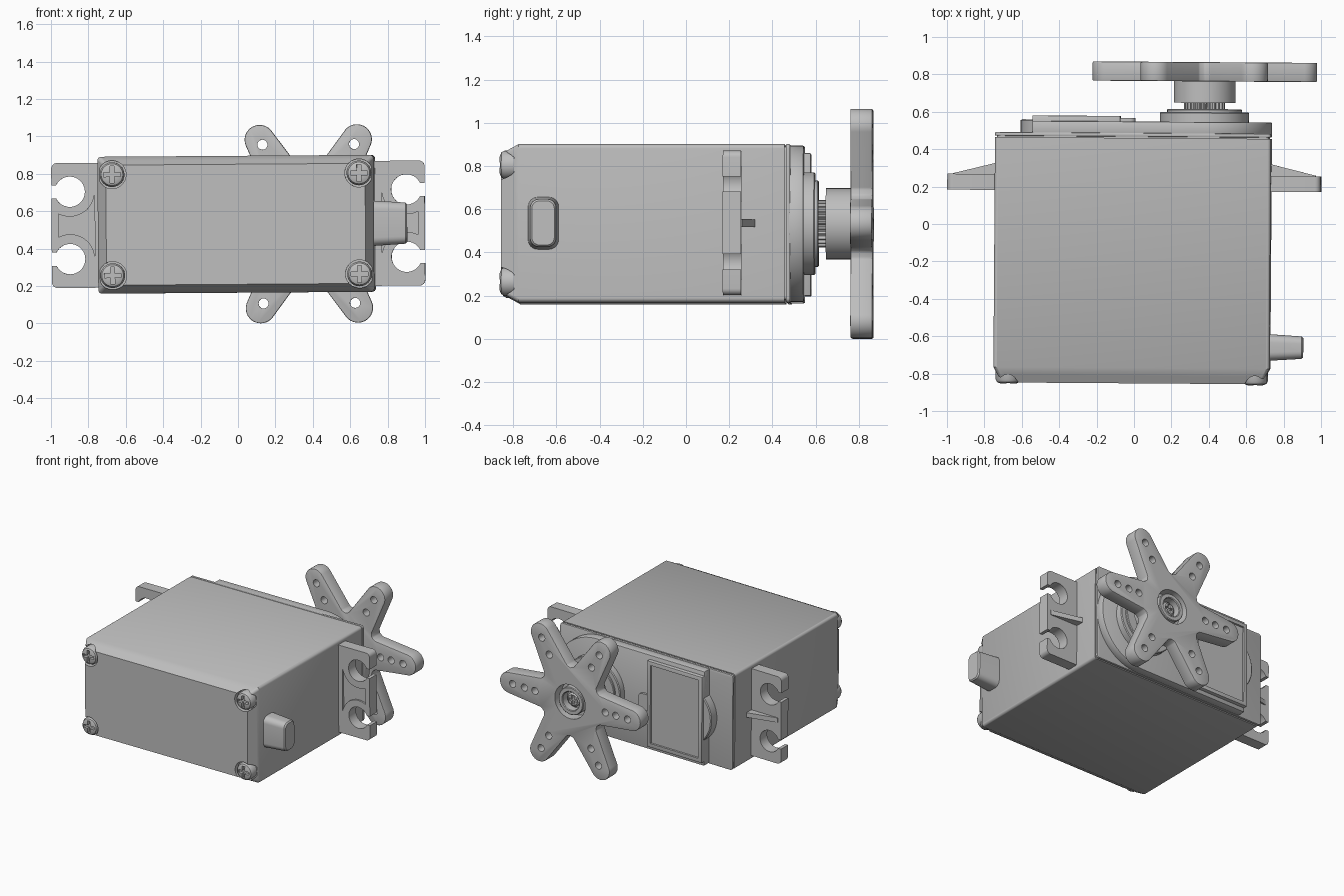
import bpy, bmesh, math
from mathutils import Matrix, Vector

if "Cube" in bpy.data.objects:
    bpy.data.objects.remove(bpy.data.objects["Cube"])

grey = bpy.data.materials.new("plain_grey")
grey.use_nodes = True
GREY = (0.52, 0.52, 0.52, 1)
grey.diffuse_color = GREY
grey.node_tree.nodes["Principled BSDF"].inputs["Base Color"].default_value = GREY

ZC = 0.53          # height of the centre line
HUB = 0.373        # x of the output shaft
parts = []
ORDER = {"X": (2, 0, 1), "Y": (0, 2, 1), "Z": (0, 1, 2)}


# ---- outlines ----
def circle(r, u=0, v=0, n=48):
    return [(u + r * math.cos(math.tau * i / n), v + r * math.sin(math.tau * i / n)) for i in range(n)]


def rect(u0, u1, v0, v1):
    return [(u0, v0), (u1, v0), (u1, v1), (u0, v1)]


def round_rect(u, v, hu, hv, r, n=6):
    pts = []
    for k, (su, sv) in enumerate([(1, 1), (-1, 1), (-1, -1), (1, -1)]):
        for i in range(n + 1):
            a = math.pi / 2 * (k + i / n)
            pts.append((u + su * (hu - r) + r * math.cos(a), v + sv * (hv - r) + r * math.sin(a)))
    return pts


# ---- solids: rings of outline points joined along an axis ----
def add_loft(bm, rings, axis):
    loops = []
    for pts, w in rings:
        loops.append([bm.verts.new([(u, v, w)[k] for k in ORDER[axis]]) for u, v in pts])
    for a, b in zip(loops, loops[1:]):
        for i in range(len(a)):
            j = (i + 1) % len(a)
            bm.faces.new((a[i], a[j], b[j], b[i]))
    bm.faces.new(loops[0])
    bm.faces.new(loops[-1])


def solid(name, lofts, axis="Y", bevel=0):
    bm = bmesh.new()
    for rings in lofts:
        add_loft(bm, rings, axis)
    bmesh.ops.recalc_face_normals(bm, faces=bm.faces)
    mesh = bpy.data.meshes.new(name)
    bm.to_mesh(mesh)
    bm.free()
    obj = bpy.data.objects.new(name, mesh)
    bpy.context.collection.objects.link(obj)
    mesh.materials.append(grey)
    parts.append(obj)
    if bevel:
        mod = obj.modifiers.new("soft_edges", "BEVEL")
        mod.width, mod.segments, mod.limit_method = bevel, 2, "ANGLE"
        apply(obj, mod)
    return obj


def prism(name, pts, a, b, axis="Y", bevel=0):
    return solid(name, [[(pts, a), (pts, b)]], axis, bevel)


def lathe(name, profile, x, z):
    return solid(name, [[(circle(r, x, z), y) for r, y in profile]])


def apply(obj, mod):
    bpy.context.view_layer.objects.active = obj
    bpy.ops.object.modifier_apply(modifier=mod.name)


def cut(obj, shapes):
    """Subtract a list of (outline, from, to) prisms, one after another."""
    for pts, a, b in shapes:
        tool = prism("cutter", pts, a, b)
        tool.hide_render = True
        parts.remove(tool)
        mod = obj.modifiers.new("cut", "BOOLEAN")
        mod.operation, mod.solver, mod.object = "DIFFERENCE", "EXACT", tool
        apply(obj, mod)
        bpy.data.objects.remove(tool)


# ---- main case with chamfered front and screw recesses ----
BX, HX, HZ = -0.006, 0.738, 0.366
case = solid("case", [[(round_rect(BX, ZC, HX - 0.045, HZ - 0.045, 0.015), -0.852),
                       (round_rect(BX, ZC, HX, HZ, 0.02), -0.77),
                       (round_rect(BX, ZC, HX, HZ, 0.02), 0.46)]])
corners = [(BX + sx * 0.66, ZC + sz * 0.27) for sx in (-1, 1) for sz in (-1, 1)]
cut(case, [(circle(0.075, x, z), -0.95, -0.79) for x, z in corners])

# ---- corner screws with cross slots ----
for x, z in corners:
    screw = lathe("case_screw", [(0.066, -0.78), (0.066, -0.835), (0.058, -0.85), (0.04, -0.858)], x, z)
    cut(screw, [(rect(x - 0.045, x + 0.045, z - 0.011, z + 0.011), -0.9, -0.835),
                (rect(x - 0.011, x + 0.011, z - 0.045, z + 0.045), -0.9, -0.835)])

# ---- gear cover: flat base, then a raised part rounded about the shaft ----
prism("cover_seam", round_rect(BX, ZC, HX - 0.01, HZ - 0.01, 0.02), 0.45, 0.475)
prism("cover_base", round_rect(BX, ZC, HX, HZ, 0.02), 0.467, 0.487, bevel=0.005)
R = 0.362
end = [(HUB + R * math.cos(a), ZC + R * math.sin(a))
       for a in [math.pi * (i / 32 - 0.5) for i in range(33)]]
prism("raised_cover", end + [(-0.545, ZC + R), (-0.545, ZC - R)], 0.48, 0.548, bevel=0.006)
lathe("gear_bulge", [(0.235, 0.48), (0.235, 0.55), (0.228, 0.556)], -0.375, ZC)

# ---- framed label panel on the cover ----
panel = prism("label_panel", rect(-0.545, -0.075, ZC - 0.33, ZC + 0.33), 0.5, 0.577, bevel=0.005)
cut(panel, [(rect(-0.515, -0.105, ZC - 0.3, ZC + 0.3), 0.562, 0.7)])
prism("panel_tongue", round_rect(-0.05, ZC, 0.055, 0.06, 0.03), 0.5, 0.566)

# ---- output bearing, spline and horn hub ----
lathe("bearing_collar", [(0.238, 0.53), (0.238, 0.595), (0.232, 0.601), (0.2, 0.601),
                         (0.2, 0.612), (0.195, 0.617), (0.13, 0.617), (0.13, 0.6)], HUB, ZC)
TEETH = 25
spline = []
for i in range(TEETH * 4):
    a, r = math.tau * i / (TEETH * 4), 0.11 if i % 4 < 2 else 0.098
    spline.append((HUB + r * math.cos(a), ZC + r * math.sin(a)))
prism("output_spline", spline, 0.58, 0.68)
lathe("horn_hub", [(0.165, 0.65), (0.165, 0.785), (0.105, 0.785), (0.105, 0.855), (0.1, 0.86),
                   (0.075, 0.86), (0.07, 0.855), (0.07, 0.8)], HUB, ZC)
hub_screw = lathe("hub_screw", [(0.052, 0.79), (0.052, 0.825), (0.04, 0.835)], HUB, ZC)
cut(hub_screw, [(rect(HUB - 0.035, HUB + 0.035, ZC - 0.009, ZC + 0.009), 0.818, 0.9),
                (rect(HUB - 0.009, HUB + 0.009, ZC - 0.035, ZC + 0.035), 0.818, 0.9)])

# ---- six-armed star horn ----
ARM, TIP, VALLEY = 0.52, 0.08, 0.262
star, holes = [], []
for k in range(6):
    turn = Matrix.Rotation(math.tau * k / 6, 2)
    local = [(ARM + TIP * math.cos(a), TIP * math.sin(a))
             for a in [math.radians(-80 + 10 * i) for i in range(17)]]
    for spread in (24, 30, 36):
        r = VALLEY if spread == 30 else VALLEY + 0.012
        a = math.radians(spread)
        local.append((r * math.cos(a), r * math.sin(a)))
    star += [tuple(turn @ Vector(p) + Vector((HUB, ZC))) for p in local]
    for d in (0.49, 0.39, 0.3) if k % 3 == 0 else (0.49, 0.36):
        c = turn @ Vector((d, 0))
        holes.append((circle(0.027, HUB + c.x, ZC + c.y, 20), 0.6, 1))
horn = prism("star_horn", star, 0.765, 0.868, bevel=0.006)
cut(horn, holes + [(circle(0.13, HUB, ZC), 0.6, 1)])

# ---- mounting tabs with open slots, shallow front recess and back rib ----
for side, label in ((-1, "right"), (1, "left")):
    def flip(pts):
        return [(side * u, v) for u, v in pts]
    tab = prism(label + "_mount_tab", flip(round_rect(0.85, ZC, 0.148, 0.334, 0.03)), 0.177, 0.262)
    shapes = []
    for s in (-1, 1):
        z = ZC + s * 0.18
        shapes += [(flip(circle(0.081, 0.9, z)), 0, 0.5),
                   (flip(rect(0.93, 1.1, z - 0.035, z + 0.035)), 0, 0.5)]
    arc = [(0.9 + 0.133 * math.cos(a), 0.18 + 0.133 * math.sin(a))
           for a in [math.radians(180 + 9.75 * i) for i in range(13)]]
    waist = [(u, ZC + v) for u, v in arc] + [(u, ZC - v) for u, v in reversed(arc)]
    cut(tab, shapes + [(flip(waist), 0.1, 0.19)])
    prism(label + "_tab_rib", flip([(0.72, 0.2), (0.72, 0.327), (0.97, 0.265), (0.97, 0.2)]),
          ZC - 0.018, ZC + 0.018, "Z")

# ---- cable strain relief ----
solid("cable_grommet", [[(round_rect(-0.655, ZC, 0.072, 0.122, 0.045), 0.71),
                         (round_rect(-0.655, ZC, 0.06, 0.11, 0.04), 0.9),
                         (round_rect(-0.655, ZC, 0.052, 0.102, 0.035), 0.909)]], "X")

# ---- slight overall tilt and smooth shading ----
pivot = Matrix.Translation((0, 0, ZC))
tilt = Matrix.Rotation(math.radians(-0.4), 4, "Z") @ Matrix.Rotation(math.radians(-0.4), 4, "Y")
bpy.ops.object.select_all(action="DESELECT")
for obj in parts:
    obj.data.transform(pivot @ tilt @ pivot.inverted())
    obj.select_set(True)
bpy.context.view_layer.objects.active = parts[0]
bpy.ops.object.shade_smooth_by_angle(angle=math.radians(30))
